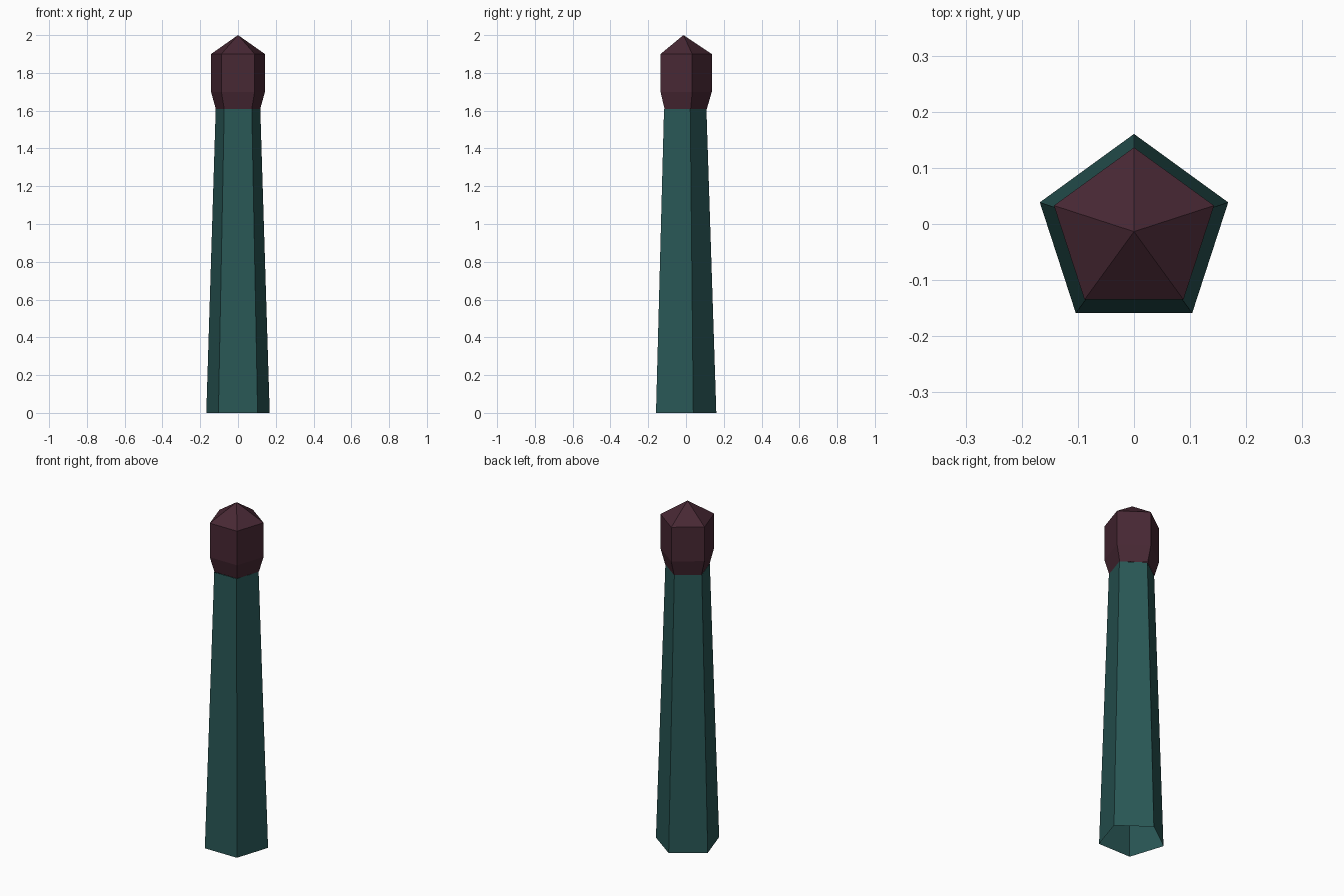
import bpy, bmesh, math

if "Cube" in bpy.data.objects:
    bpy.data.objects.remove(bpy.data.objects["Cube"])

SIDES = 5


def material(name, rgb):
    m = bpy.data.materials.new(name)
    m.diffuse_color = (*rgb, 1.0)
    m.use_nodes = True
    m.node_tree.nodes["Principled BSDF"].inputs["Base Color"].default_value = m.diffuse_color
    return m


def pentagon_part(name, rings, cy, mat, apex=None):
    """Open pentagonal tube through (radius, height) rings, with an optional peak."""
    bm = bmesh.new()
    loops = []
    for r, z in rings:
        angles = [math.pi / 2 + i * math.tau / SIDES for i in range(SIDES)]
        loops.append([bm.verts.new((r * math.cos(a), cy + r * math.sin(a), z)) for a in angles])
    for low, high in zip(loops, loops[1:]):
        for i in range(SIDES):
            j = (i + 1) % SIDES
            bm.faces.new((low[i], low[j], high[j], high[i]))
    if apex is not None:
        tip = bm.verts.new((0, cy, apex))
        for i in range(SIDES):
            bm.faces.new((loops[-1][i], loops[-1][(i + 1) % SIDES], tip))
    mesh = bpy.data.meshes.new(name)
    bm.to_mesh(mesh)
    bm.free()
    mesh.materials.append(mat)
    obj = bpy.data.objects.new(name, mesh)
    bpy.context.collection.objects.link(obj)
    return obj


teal = material("dark_teal", (0.022, 0.095, 0.092))
maroon = material("dark_maroon", (0.064, 0.021, 0.034))

# Tapered shaft, open underneath
pentagon_part("post_shaft", [(0.1765, 0.0), (0.124, 1.61)], -0.016, teal)

# Flared head with a pointed top
pentagon_part("post_head", [(0.124, 1.61), (0.15, 1.70), (0.15, 1.90)], -0.0135, maroon, apex=2.0)
